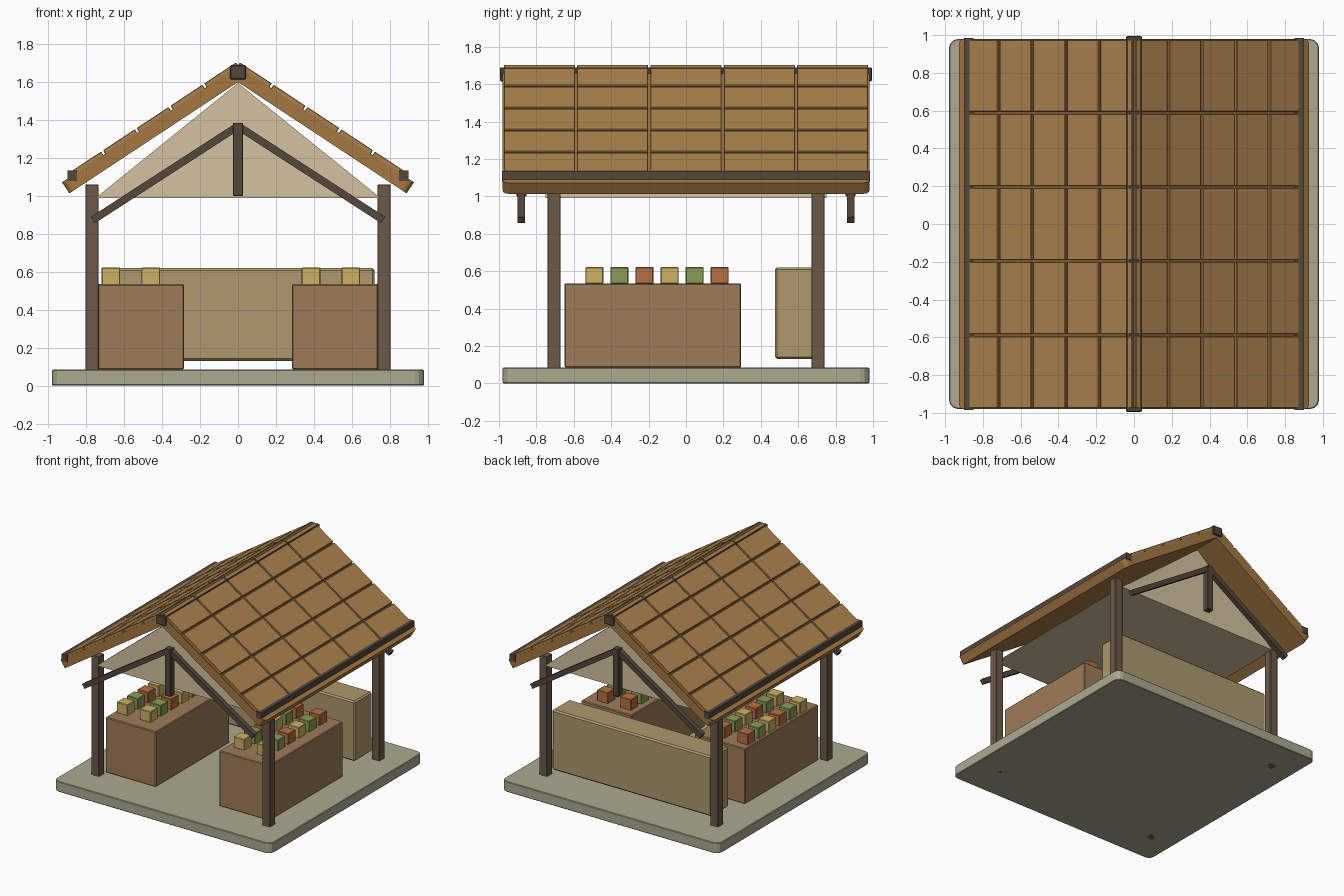
import bpy, bmesh, math
from mathutils import Matrix

if "Cube" in bpy.data.objects:
    bpy.data.objects.remove(bpy.data.objects["Cube"])


def material(name, rgb):
    m = bpy.data.materials.new(name)
    m.diffuse_color = [(min(c * 1.1, 255) / 255) ** 2.2 for c in rgb] + [1]
    m.use_nodes = True
    m.node_tree.nodes["Principled BSDF"].inputs["Base Color"].default_value = m.diffuse_color
    return m


STONE = material("stone", (155, 152, 130))
POST = material("post_wood", (98, 82, 68))
DARK = material("dark_wood", (78, 66, 56))
ROOF = material("roof_slab", (148, 108, 62))
TILE = material("roof_tile", (155, 118, 72))
CLOTH = material("gable_cloth", (193, 175, 145))
COUNTER = material("counter_wood", (143, 112, 82))
PANEL = material("back_panel", (157, 138, 98))
GOODS = [material("goods_yellow", (186, 160, 92)),
         material("goods_green", (125, 142, 80)),
         material("goods_red", (165, 102, 62))]


def finish(name, bm, mat, loc=(0, 0, 0), rot_y=0):
    me = bpy.data.meshes.new(name)
    bmesh.ops.recalc_face_normals(bm, faces=bm.faces)
    bm.to_mesh(me)
    bm.free()
    me.materials.append(mat)
    ob = bpy.data.objects.new(name, me)
    ob.location = loc
    ob.rotation_euler = (0, rot_y, 0)
    bpy.context.collection.objects.link(ob)
    return ob


def box(name, loc, size, mat, bevel=0.0, corner=0.0, rot_y=0):
    """Box with an optional all-round bevel and rounded local-z corners."""
    bm = bmesh.new()
    bmesh.ops.create_cube(bm, size=1, matrix=Matrix.Diagonal((*size, 1)))
    if corner:
        edges = [e for e in bm.edges
                 if abs(e.verts[0].co.z - e.verts[1].co.z) > size[2] / 2]
        bmesh.ops.bevel(bm, geom=edges, offset=corner, segments=3,
                        profile=0.5, affect='EDGES')
    if bevel:
        edges = [e for e in bm.edges if e.calc_face_angle(0) > 1]
        bmesh.ops.bevel(bm, geom=edges, offset=bevel, segments=1,
                        affect='EDGES')
    return finish(name, bm, mat, loc, rot_y)


def span(name, x, y, z, mat, **kw):
    """Box given by its low/high limits on each axis."""
    lims = (x, y, z)
    return box(name, [(a + b) / 2 for a, b in lims],
               [b - a for a, b in lims], mat, **kw)


# Base slab
span("base_slab", (-.98, .98), (-.98, .98), (0, .085), STONE,
     bevel=.005, corner=.05)

# Corner posts
for x in (-.77, .77):
    for y in (-.705, .705):
        span("corner_post", (x - .035, x + .035), (y - .035, y + .035),
             (0, 1.06), POST, bevel=.003)

# Roof: sloping slabs with a 5 x 5 tile grid on each side
ANG = math.atan(0.66)
C, S = math.cos(ANG), math.sin(ANG)
APEX = 1.60


def on_slope(side, s, h, y):
    return (side * (s * C + h * S), y, APEX - s * S + h * C)


for side in (-1, 1):
    box("roof_slab", on_slope(side, .5095, .035, 0), (1.111, 1.96, .07), ROOF,
        corner=.03, rot_y=side * ANG)
    for i in range(5):
        s = (.178 * i + .094 - .092 * S) / C
        for j in range(5):
            box("roof_tile", on_slope(side, s, .076, -.784 + .392 * j),
                (.201, .38, .032), TILE, bevel=.003, rot_y=side * ANG)
    # Eave beam
    span("eave_beam", (side * .875 - .025, side * .875 + .025), (-.985, .985),
         (1.08, 1.135), DARK)
span("ridge_beam", (-.042, .042), (-.995, .995), (1.615, 1.69), DARK,
     bevel=.005)

# Triangular gable infill under the roof
bm = bmesh.new()
tri = bm.faces.new([bm.verts.new((x, -.75, z))
                    for x, z in ((-.75, .99), (.75, .99), (0, 1.595))])
ext = bmesh.ops.extrude_face_region(bm, geom=[tri])
bmesh.ops.translate(bm, vec=(0, 1.5, 0), verts=[
    v for v in ext["geom"] if isinstance(v, bmesh.types.BMVert)])
finish("gable_infill", bm, CLOTH)

# Trusses on both gable ends
for y in (-.88, .88):
    span("king_post", (-.027, .027), (y - .027, y + .027), (1.0, 1.385), DARK,
         bevel=.003)
    for side in (-1, 1):
        dx, dz = .765, -.495
        box("truss_rafter", (side * dx / 2, y, 1.368 + dz / 2),
            (math.hypot(dx, dz), .04, .04), DARK,
            rot_y=side * math.atan2(-dz, dx))

# Side counters
for side in (-1, 1):
    span("side_counter", (side * .5125 - .2275, side * .5125 + .2275),
         (-.65, .295), (.085, .535), COUNTER, bevel=.006)

# Back counter
span("back_counter", (-.72, .72), (.475, .70), (.13, .62), PANEL, bevel=.012)

# Goods laid out in rows, colour changing from front to back
for x in (-.67, -.46, .385, .595):
    for k in range(6):
        y = -.49 + .134 * k
        span("goods_box", (x - .049, x + .049), (y - .048, y + .048),
             (.532, .622), GOODS[k % 3], bevel=.004)
